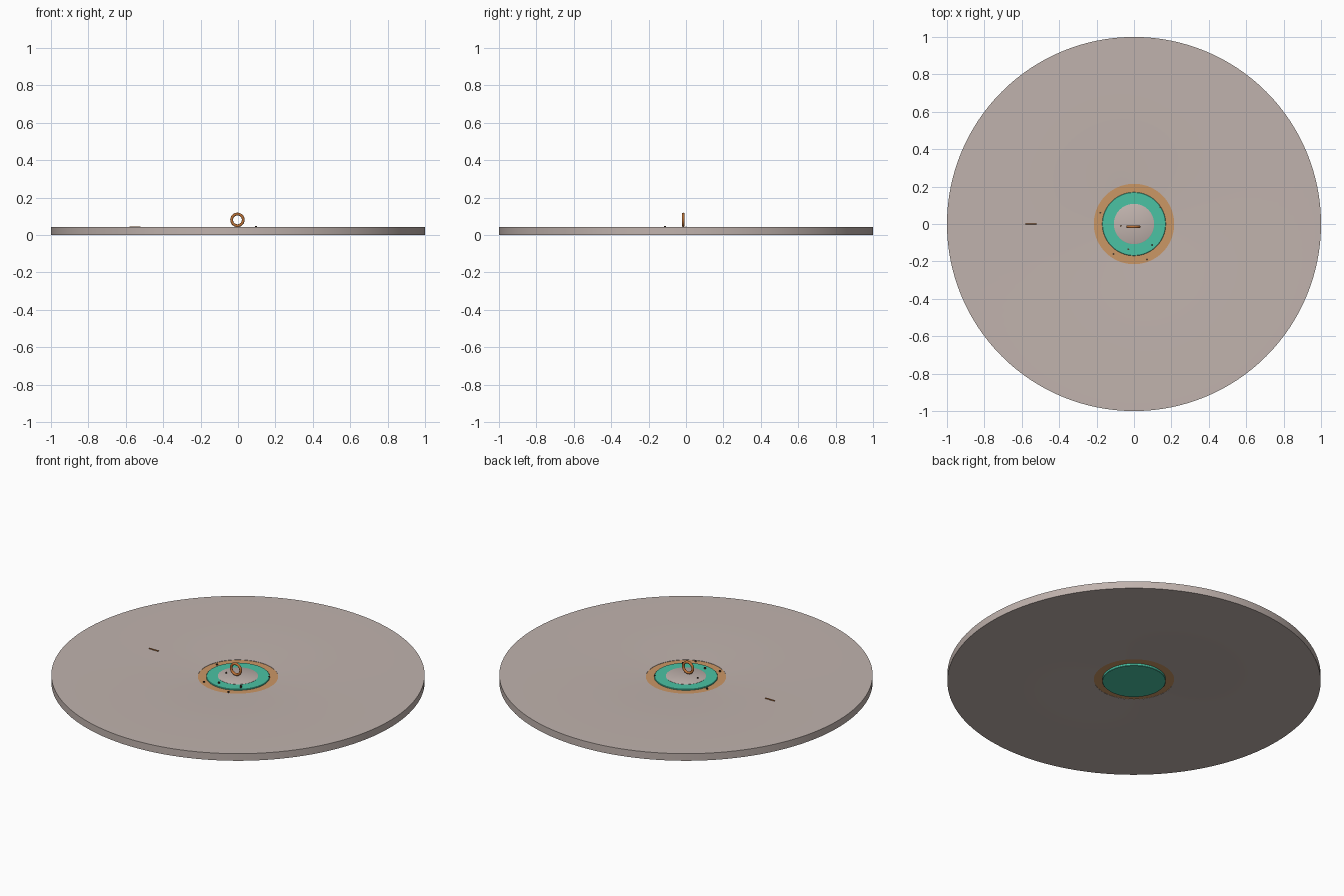
import bpy, math

if "Cube" in bpy.data.objects:
    bpy.data.objects.remove(bpy.data.objects["Cube"])


def material(name, rgb):
    m = bpy.data.materials.new(name)
    m.diffuse_color = (*rgb, 1)
    m.use_nodes = True
    m.node_tree.nodes["Principled BSDF"].inputs["Base Color"].default_value = m.diffuse_color
    return m


GREY = material("warm_grey", (0.53, 0.45, 0.42))
TAN = material("tan", (0.60, 0.31, 0.13))
TEAL = material("teal", (0.07, 0.54, 0.37))
COPPER = material("copper", (0.50, 0.17, 0.04))
DARK = material("dark_brown", (0.08, 0.05, 0.03))


def finish(obj, name, mat):
    obj.name = name
    obj.data.materials.append(mat)
    bpy.ops.object.select_all(action='DESELECT')
    obj.select_set(True)
    bpy.context.view_layer.objects.active = obj
    bpy.ops.object.shade_smooth_by_angle(angle=math.radians(30))
    return obj


def lathe(name, profile, mat, n=96):
    """Revolve an (r, z) profile, closed in itself; r = 0 points become poles."""
    verts, rings, faces = [], [], []
    for r, z in profile:
        start = len(verts)
        if r == 0:
            verts.append((0, 0, z))
            rings.append([start] * n)
        else:
            verts += [(r * math.cos(2 * math.pi * i / n),
                       r * math.sin(2 * math.pi * i / n), z) for i in range(n)]
            rings.append(list(range(start, start + n)))
    for k in range(len(rings)):
        a, b = rings[k], rings[(k + 1) % len(rings)]
        for i in range(n):
            j = (i + 1) % n
            f = list(dict.fromkeys((a[i], a[j], b[j], b[i])))
            if len(f) > 2:
                faces.append(f)
    mesh = bpy.data.meshes.new(name)
    mesh.from_pydata(verts, [], faces)
    obj = bpy.data.objects.new(name, mesh)
    bpy.context.collection.objects.link(obj)
    return finish(obj, name, mat)


# Wide platter, dished gently towards the centre on both sides
lathe("platter", [(0.215, 0.013), (0.4, 0.006), (0.65, 0.001), (1.0, 0.0),
                  (1.0, 0.042), (0.65, 0.042), (0.4, 0.037), (0.215, 0.031)], GREY, 128)

# Tan collar in the platter's hole
lathe("collar", [(0.165, 0.014), (0.216, 0.014), (0.216, 0.029), (0.165, 0.029)], TAN)

# Teal hub through the collar, with a grey cap
lathe("hub", [(0, 0.001), (0.168, 0.001), (0.170, 0.003),
              (0.170, 0.033), (0.168, 0.035), (0, 0.035)], TEAL)
lathe("hub_cap", [(0, 0.034), (0.108, 0.034), (0.108, 0.036), (0.106, 0.037), (0, 0.037)], GREY)

# Upright ring standing on the cap
bpy.ops.mesh.primitive_torus_add(major_radius=0.031, minor_radius=0.0075,
                                 major_segments=40, minor_segments=14,
                                 location=(-0.003, -0.015, 0.0805),
                                 rotation=(math.pi / 2, 0, 0))
finish(bpy.context.object, "upright_ring", COPPER)

# Thin marker rod lying on the platter
bpy.ops.mesh.primitive_cylinder_add(vertices=10, radius=0.003, depth=0.06,
                                    location=(-0.55, 0, 0.043),
                                    rotation=(0, math.pi / 2, 0))
finish(bpy.context.object, "marker_rod", COPPER)

# Little studs on the collar, hub and cap: x, y, top height
STUDS = [(0.14, 0.09, 0.036), (-0.18, 0.06, 0.036), (-0.11, -0.16, 0.036),
         (0.07, -0.19, 0.036), (-0.03, -0.135, 0.043), (0.097, -0.112, 0.048),
         (-0.07, -0.01, 0.043)]
for i, (x, y, top) in enumerate(STUDS):
    bpy.ops.mesh.primitive_cylinder_add(vertices=12, radius=0.005, depth=top - 0.022,
                                        location=(x, y, (top + 0.022) / 2))
    finish(bpy.context.object, f"stud_{i + 1}", DARK)
